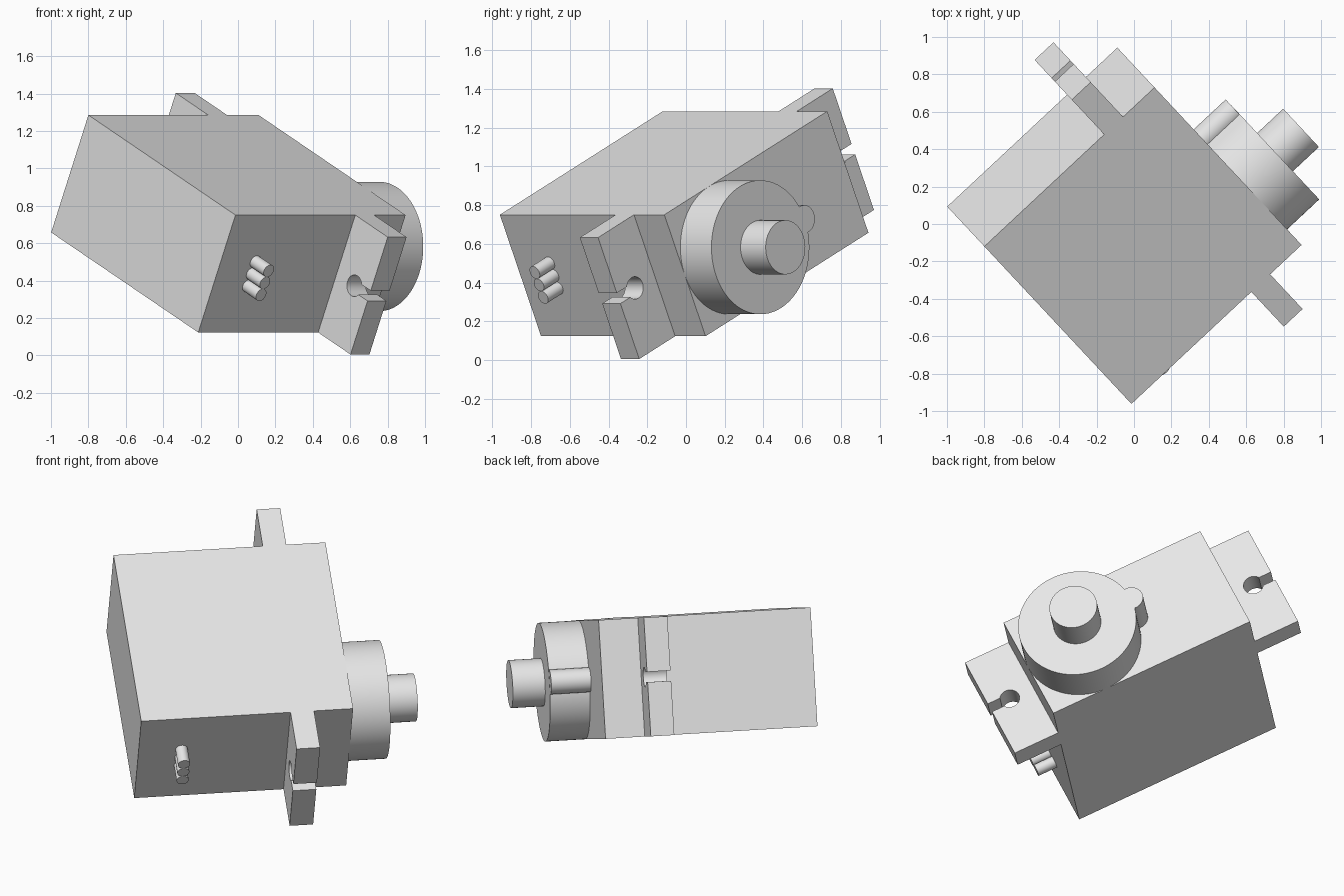
import bpy, bmesh
from math import sin, cos, pi, radians, asin
from mathutils import Matrix, Vector

cube = bpy.data.objects.get("Cube")
if cube:
    bpy.data.objects.remove(cube, do_unlink=True)

# Main dimensions, measured along the motor's own axes
HEIGHT, LENGTH, WIDTH = 1.245, 1.27, 0.692
MID = WIDTH / 2

# Tilted frame: local x = shaft direction, y = length, z = width
yaw, tilt = radians(43.05), radians(24.9)
u = Vector((cos(yaw), sin(yaw), 0))
v = Vector((sin(yaw) * cos(tilt), -cos(yaw) * cos(tilt), -sin(tilt)))
frame = Matrix((u, v, u.cross(v))).transposed().to_4x4()
frame.translation = (-0.8, -0.12, 1.285)

grey = bpy.data.materials.new("light_grey")
grey.use_nodes = True
grey.diffuse_color = (0.8, 0.8, 0.8, 1)
grey.node_tree.nodes["Principled BSDF"].inputs["Base Color"].default_value = (0.8, 0.8, 0.8, 1)


def prism(name, outline, start, end, axis=0):
    """Extrude a flat outline along one local axis."""
    bm = bmesh.new()

    def place(a, b, depth):
        co = [0, 0, 0]
        co[axis], co[(axis + 1) % 3], co[(axis + 2) % 3] = depth, a, b
        return bm.verts.new(co)

    rings = [[place(a, b, d) for a, b in outline] for d in (start, end)]
    for ring in rings:
        bm.faces.new(ring)
    n = len(outline)
    for i in range(n):
        j = (i + 1) % n
        bm.faces.new((rings[0][i], rings[0][j], rings[1][j], rings[1][i]))
    bmesh.ops.recalc_face_normals(bm, faces=bm.faces)
    mesh = bpy.data.meshes.new(name)
    bm.to_mesh(mesh)
    bm.free()
    mesh.materials.append(grey)
    obj = bpy.data.objects.new(name, mesh)
    obj.matrix_world = frame
    bpy.context.collection.objects.link(obj)
    parts.append(obj)


def arc(a, b, radius, first=0.0, last=2 * pi, steps=64, closed=True):
    count = steps if closed else steps + 1
    angles = [first + (last - first) * i / steps for i in range(count)]
    return [(a + radius * cos(t), b + radius * sin(t)) for t in angles]


parts = []

# Motor case
prism("case", [(0, 0), (LENGTH, 0), (LENGTH, WIDTH), (0, WIDTH)], 0, HEIGHT)

# Mounting tabs with a screw hole open to the outer edge
hole_radius, slot = 0.058, 0.03
gap = asin(slot / hole_radius)
hole = arc(LENGTH + 0.152, MID, hole_radius, gap, 2 * pi - gap, 32, False)
outer = LENGTH + 0.28
tab = [(LENGTH, WIDTH), (outer, WIDTH), (outer, MID + slot), *hole,
       (outer, MID - slot), (outer, 0), (LENGTH, 0)]
prism("front_tab", tab, 0.877, 1.015)
prism("back_tab", [(LENGTH - a, b) for a, b in tab], 0.877, 1.015)

# Gear housing, side boss and output shaft
gear_centre = LENGTH - MID
prism("gear_housing", arc(gear_centre, MID, MID, steps=96), HEIGHT, 1.48)
prism("side_boss", arc(gear_centre - MID, MID, 0.072, steps=48), HEIGHT, 1.479)
prism("output_shaft", arc(gear_centre, MID, 0.14), 1.478, 1.67)

# Three cable wires on the end of the case
for i in (-1, 0, 1):
    prism(f"wire_{i + 2}", arc(MID + i * 0.071, 0.253, 0.0355, steps=32),
          LENGTH, LENGTH + 0.117, axis=1)

# Smooth the round walls and keep the edges crisp
bpy.ops.object.select_all(action="DESELECT")
for obj in parts:
    obj.select_set(True)
bpy.context.view_layer.objects.active = parts[0]
bpy.ops.object.shade_smooth_by_angle(angle=radians(30))
